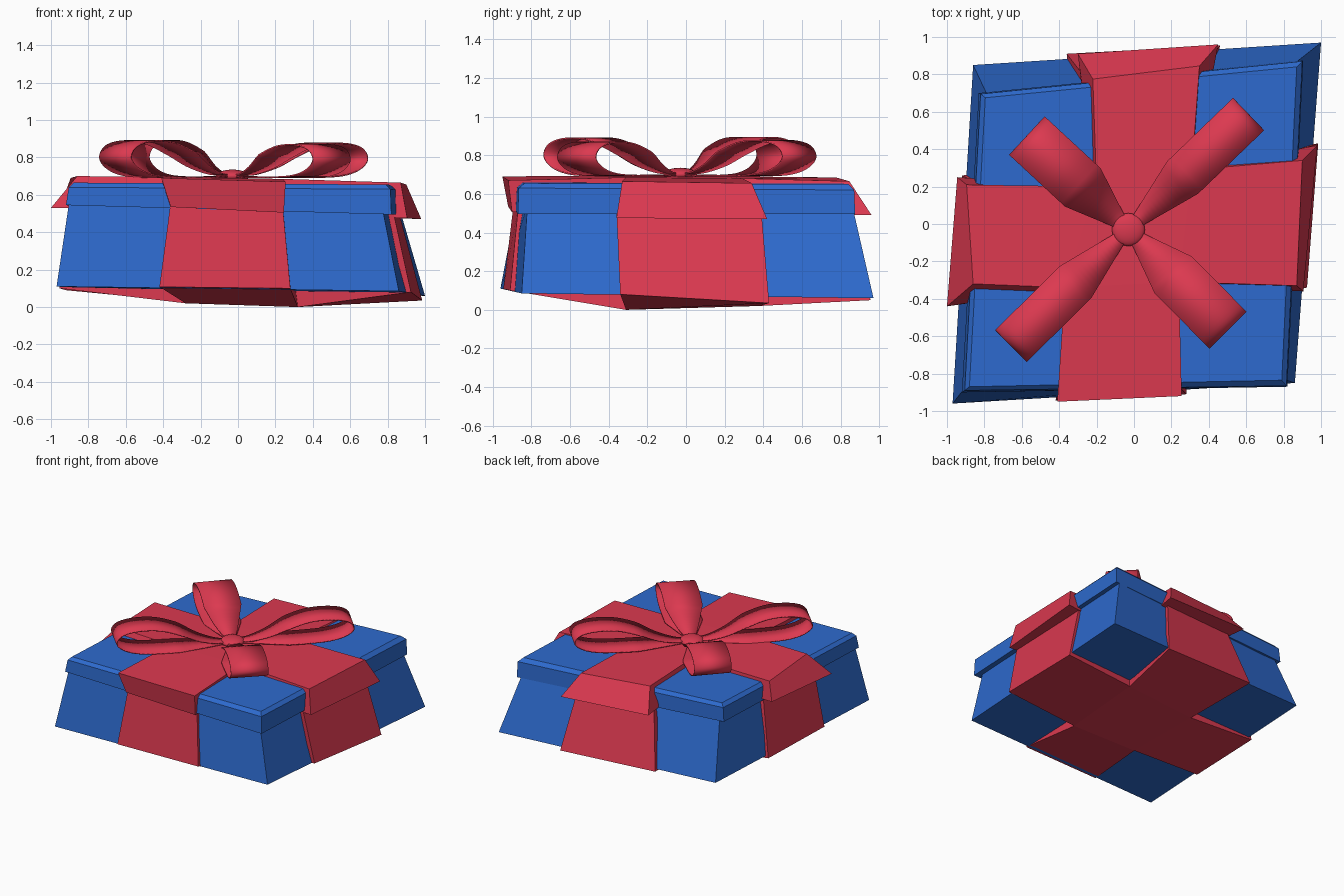
import bpy, bmesh, math
from mathutils import Vector

if "Cube" in bpy.data.objects:
    bpy.data.objects.remove(bpy.data.objects["Cube"])


def material(name, rgb):
    m = bpy.data.materials.new(name)
    m.diffuse_color = (*rgb, 1)
    m.use_nodes = True
    m.node_tree.nodes["Principled BSDF"].inputs["Base Color"].default_value = m.diffuse_color
    return m


RED = material("ribbon red", (0.716, 0.041, 0.08))
BLUE = material("paper blue", (0.027, 0.145, 0.62))


def make(name, verts, faces, mat):
    bm = bmesh.new()
    vs = [bm.verts.new(v) for v in verts]
    for f in faces:
        bm.faces.new([vs[i] for i in f])
    bmesh.ops.recalc_face_normals(bm, faces=bm.faces)
    me = bpy.data.meshes.new(name)
    bm.to_mesh(me)
    bm.free()
    ob = bpy.data.objects.new(name, me)
    ob.data.materials.append(mat)
    bpy.context.collection.objects.link(ob)
    return ob


def loft(name, rings, caps, mat):
    """Stack of equal rings, closed at both ends by the given cap polygons."""
    n = len(rings[0])
    faces = [[k * n + i, k * n + (i + 1) % n, (k + 1) * n + (i + 1) % n, (k + 1) * n + i]
             for k in range(len(rings) - 1) for i in range(n)]
    last = (len(rings) - 1) * n
    faces += [list(c) for c in caps] + [[last + i for i in c] for c in caps]
    return make(name, [p for r in rings for p in r], faces, mat)


QUAD = [(0, 1, 2, 3)]
CROSS = [(0, 3, 6, 9), (0, 1, 2, 3), (3, 4, 5, 6), (6, 7, 8, 9), (9, 10, 11, 0)]

# Crooked box body: front left, front right, back right, back left
loft("box_body", [
    [(-.97, -.96, .11), (.86, -.85, .085), (1.0, .97, .06), (-.86, .85, .10)],
    [(-.90, -.87, .58), (.77, -.82, .54), (.86, .86, .54), (-.78, .68, .56)],
], QUAD, BLUE)

# Lid with a narrow chamfer round the top
loft("box_lid", [
    [(-.92, -.90, .545), (.82, -.87, .495), (.905, .875, .495), (-.83, .70, .53)],
    [(-.905, -.89, .64), (.815, -.865, .63), (.90, .87, .62), (-.82, .695, .64)],
    [(-.88, -.87, .665), (.79, -.835, .655), (.87, .84, .65), (-.795, .675, .665)],
], QUAD, BLUE)

# Ribbon cross round the body: inner corner, then the two ends of each arm
loft("body_ribbon", [
    [(-.28, -.33, .02), (-.42, -.945, .108), (.28, -.91, .10),
     (.32, -.31, 0), (.925, -.34, .08), (.985, .43, .035),
     (.36, .38, .02), (.46, .955, .05), (-.36, .91, .08),
     (-.30, .30, .03), (-.92, .26, .09), (-.955, -.41, .10)],
    [(-.36, -.35, .56), (-.36, -.89, .56), (.24, -.868, .53),
     (.25, -.33, .53), (.828, -.36, .52), (.86, .39, .51),
     (.33, .33, .53), (.38, .84, .53), (-.25, .768, .55),
     (-.22, .22, .55), (-.845, .22, .57), (-.895, -.36, .57)],
], CROSS, RED)

# Ribbon cross over the lid with its flaps
loft("lid_ribbon", [
    [(-.37, -.35, .535), (-.36, -.92, .535), (.245, -.90, .505),
     (.25, -.33, .50), (.905, -.36, .475), (.98, .42, .47),
     (.33, .31, .50), (.45, .96, .49), (-.30, .91, .52),
     (-.22, .20, .53), (-.945, .25, .55), (-1.0, -.44, .53)],
    [(-.37, -.34, .695), (-.41, -.95, .69), (.255, -.92, .67),
     (.24, -.31, .685), (.87, -.33, .665), (.90, .34, .655),
     (.31, .29, .68), (.35, .845, .665), (-.22, .775, .685),
     (-.20, .20, .69), (-.895, .21, .69), (-.86, -.32, .70)],
], CROSS, RED)

# Bow loops: side profile as distance from the knot and height above the lid
PROFILE = [(.04, .015), (.13, .02), (.26, .06), (.40, .13), (.56, .18), (.72, .187),
           (.84, .16), (.88, .10), (.82, .045), (.70, .012), (.52, .002),
           (.32, .002), (.06, .004)]
CENTRE = Vector((-.03, -.03, .692))


def smooth_path(pts, steps=5):
    """Catmull-Rom curve through the points."""
    p = [Vector(q) for q in pts]
    p = [2 * p[0] - p[1]] + p + [2 * p[-1] - p[-2]]
    out = []
    for i in range(1, len(p) - 2):
        a, b, c, d = p[i - 1:i + 3]
        for s in range(steps):
            t = s / steps
            out.append(.5 * (2 * b + (c - a) * t + (2 * a - 5 * b + 4 * c - d) * t * t
                             + (3 * b - a - 3 * c + d) * t ** 3))
    return out + [p[-2]]


def bow_loop(name, end, width, height):
    d = Vector((end[0] - CENTRE.x, end[1] - CENTRE.y, 0))
    stretch = d.length / .88
    d.normalize()
    side = Vector((-d.y, d.x, 0))
    verts = []
    for r, z in smooth_path(PROFILE):
        t = min(1, max(0, (r - .04) / .36))
        half = (.03 + (width / 2 - .03) * t)
        mid = CENTRE + d * r * stretch + Vector((0, 0, z * height))
        verts += [mid - side * half, mid + side * half]
    faces = [(i, i + 1, i + 3, i + 2) for i in range(0, len(verts) - 2, 2)]
    ob = make(name, verts, faces, RED)
    ob.data.shade_smooth()
    solid = ob.modifiers.new("thickness", "SOLIDIFY")
    solid.thickness = .008
    solid.offset = 0
    return ob


bow_loop("bow_loop_back_right", (.61, .585), .24, .97)
bow_loop("bow_loop_back_left", (-.57, .47), .28, 1.05)
bow_loop("bow_loop_front_left", (-.655, -.65), .24, 1.04)
bow_loop("bow_loop_front_right", (.50, -.565), .28, .93)

# Knot
bpy.ops.mesh.primitive_uv_sphere_add(segments=24, ring_count=12, radius=1,
                                     location=(-.03, -.03, .70))
knot = bpy.context.object
knot.name = "bow_knot"
knot.scale = (.088, .088, .035)
knot.data.materials.append(RED)
knot.data.shade_smooth()
